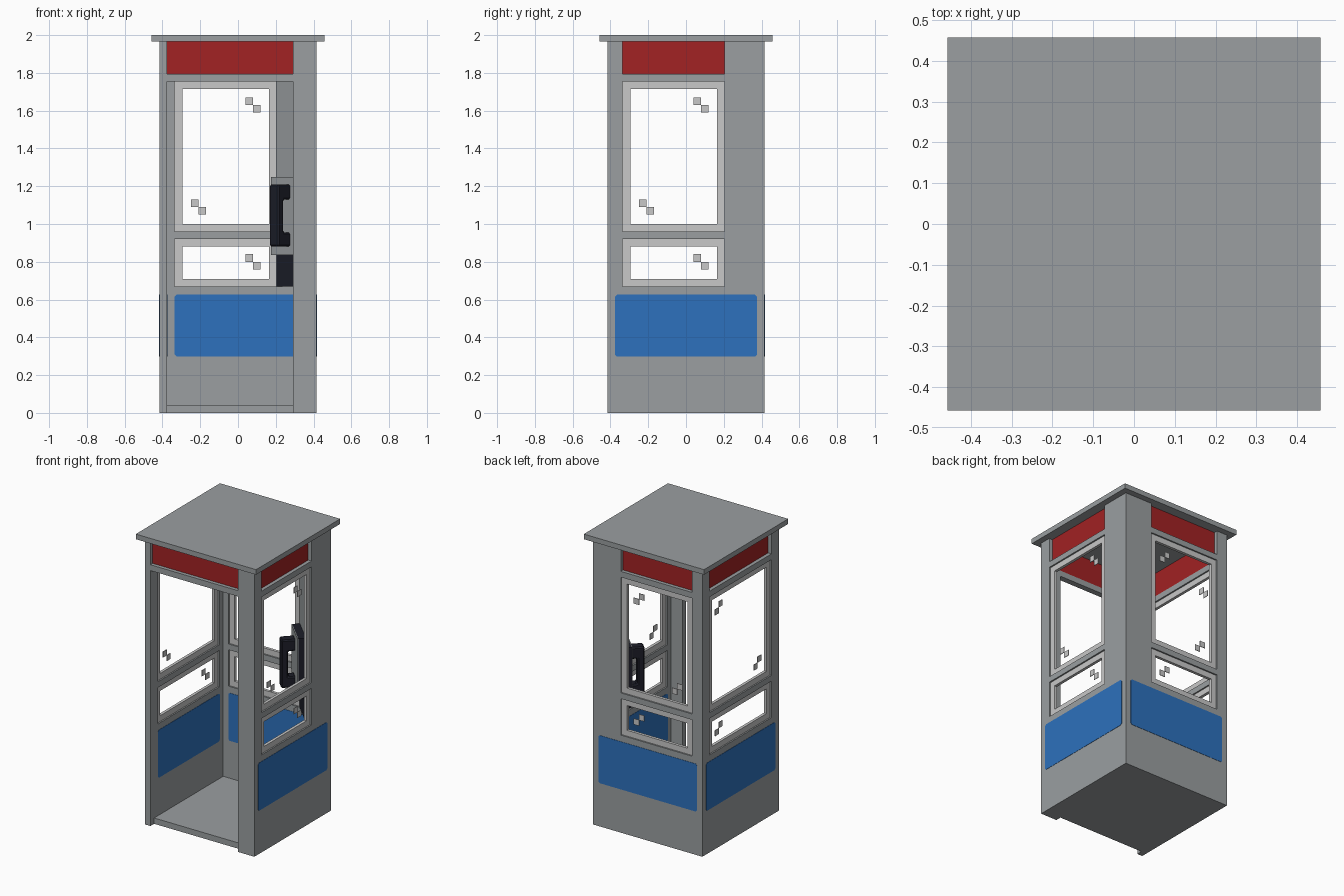
import bpy, bmesh, math
from mathutils import Vector

if "Cube" in bpy.data.objects:
    bpy.data.objects.remove(bpy.data.objects["Cube"])

H, T = 0.415, 0.04          # half width, wall thickness
TOP = 1.965                 # top of walls


def mat(name, rgb):
    m = bpy.data.materials.new(name)
    m.diffuse_color = (*rgb, 1)
    m.use_nodes = True
    m.node_tree.nodes["Principled BSDF"].inputs["Base Color"].default_value = m.diffuse_color
    return m


GREY = mat("grey_metal", (0.325, 0.345, 0.355))
LIGHT = mat("light_frame", (0.58, 0.58, 0.58))
RED = mat("sign_red", (0.36, 0.016, 0.017))
BLUE = mat("panel_blue", (0.026, 0.165, 0.51))
DARK = mat("phone_black", (0.012, 0.013, 0.022))


def finish(name, bm, material):
    bmesh.ops.recalc_face_normals(bm, faces=bm.faces[:])
    me = bpy.data.meshes.new(name)
    bm.to_mesh(me)
    bm.free()
    me.materials.append(material)
    ob = bpy.data.objects.new(name, me)
    bpy.context.collection.objects.link(ob)
    return ob


def add_prism(bm, pts, vec):
    f = bm.faces.new([bm.verts.new(p) for p in pts])
    r = bmesh.ops.extrude_face_region(bm, geom=[f])
    vs = [v for v in r["geom"] if isinstance(v, bmesh.types.BMVert)]
    bmesh.ops.translate(bm, verts=vs, vec=vec)


def prism(name, pts, vec, material):
    bm = bmesh.new()
    add_prism(bm, pts, Vector(vec))
    return finish(name, bm, material)


# Map (along wall, depth inward from outer face, height) to world
SIDES = {
    "front": lambda s, d, z: Vector((s, -H + d, z)),
    "back": lambda s, d, z: Vector((s, H - d, z)),
    "left": lambda s, d, z: Vector((-H + d, s, z)),
    "right": lambda s, d, z: Vector((H - d, s, z)),
}


def slabs(name, side, rects, d0, d1, material, cut=0.0):
    """Boxes on a wall: rects are (s0, s1, z0, z1), between depths d0 and d1."""
    P = SIDES[side]
    bm = bmesh.new()
    for a, b, z0, z1 in rects:
        if cut:
            c = cut
            out = [(a + c, z0), (b - c, z0), (b, z0 + c), (b, z1 - c),
                   (b - c, z1), (a + c, z1), (a, z1 - c), (a, z0 + c)]
        else:
            out = [(a, z0), (b, z0), (b, z1), (a, z1)]
        add_prism(bm, [P(s, d0, z) for s, z in out], P(0, d1, 0) - P(0, d0, 0))
    return finish(name, bm, material)


def ring(a, b, z0, z1, w=T):
    return [(a, a + w, z0, z1), (b - w, b, z0, z1),
            (a + w, b - w, z0, z0 + w), (a + w, b - w, z1 - w, z1)]


def glint(s, z, q=0.04):
    return [(s, s + q, z, z + q), (s + q, s + 2 * q, z - q, z)]


# Three windowed walls: wall half length, window start, window end, glint shift
for side, e, a, b, g in (("back", H - T, -0.335, 0.205, 0.0),
                         ("right", H, -0.335, 0.205, 0.0),
                         ("left", H, -0.335, 0.335, 0.13)):
    slabs(side + "_wall", side, [
        (-e, e, 0, 0.67), (-e, a, 0.67, TOP), (b, e, 0.67, TOP),
        (a, b, 0.92, 0.96), (a, b, 1.755, 1.795)], 0, T, GREY)
    slabs(side + "_sign", side, [(a, b, 1.795, TOP)], 0.025, 0.035, RED)
    slabs(side + "_upper_window_frame", side, ring(a, b, 0.96, 1.755), 0.01, 0.03, LIGHT)
    slabs(side + "_lower_window_frame", side, ring(a, b, 0.67, 0.92), 0.01, 0.03, LIGHT)
    slabs(side + "_glass_glints", side,
          glint(0.04 + g, 1.63) + glint(-0.25, 1.09) + glint(0.04 + g, 0.80),
          0.018, 0.022, LIGHT)
    slabs(side + "_outer_panel", side, [(-0.375, 0.375, 0.298, 0.626)],
          -0.002, 0.002, BLUE, 0.01)
    slabs(side + "_inner_panel", side, [(-0.335, 0.335, 0.298, 0.626)],
          T - 0.002, T + 0.002, BLUE, 0.01)

# Open front: door post, header bar and sign
slabs("front_post", "front", [(0.29, H - T, 0, TOP)], 0, T, GREY)
slabs("front_header", "front", [(-H + T, 0.29, 1.755, 1.795)], 0, T, GREY)
slabs("front_sign", "front", [(-H + T, 0.29, 1.795, TOP)], 0.025, 0.035, RED)

# Floor and roof
I, R = H - T, 0.457
prism("floor", [(-I, -I, 0), (I, -I, 0), (I, I, 0), (-I, I, 0)], (0, 0, 0.04), GREY)
prism("roof", [(-R, -R, TOP), (R, -R, TOP), (R, R, TOP), (-R, R, TOP)],
      (0, 0, 2 - TOP), GREY)


# Diagonal corner post carrying the telephone
def wedge(name, z0, z1, material):
    prism(name, [(0.205, I, z0), (I, 0.205, z0), (I, I, z0)], (0, 0, z1 - z0), material)


wedge("corner_post", 1.25, TOP, GREY)
wedge("phone_backing", 0.67, 1.25, DARK)

K = math.sqrt(0.5)


def diag(c, t, z):
    """Point on the corner diagonal x = y = c, shifted sideways by t."""
    return Vector((c + K * t, c - K * t, z))


def diag_box(name, c0, c1, w, z0, z1, material):
    return prism(name, [diag(c0, -w / 2, z0), diag(c0, w / 2, z0),
                        diag(c0, w / 2, z1), diag(c0, -w / 2, z1)],
                 (c1 - c0, c1 - c0, 0), material)


diag_box("phone_body", 0.256, 0.295, 0.22, 0.835, 1.25, DARK)
diag_box("phone_face", 0.252, 0.256, 0.22, 0.835, 1.25, GREY)

# Handset: C-shaped profile hung in front of the phone
w = 0.068
profile = [(0.189, 0.88), (0.256, 0.88), (0.256, 0.955), (0.221, 0.955),
           (0.221, 1.13), (0.256, 1.13), (0.256, 1.21), (0.189, 1.21)]
handset = prism("handset", [diag(c, -w / 2, z) for c, z in profile],
                (K * w, -K * w, 0), DARK)
bev = handset.modifiers.new("chamfer", "BEVEL")
bev.width, bev.segments = 0.008, 1
